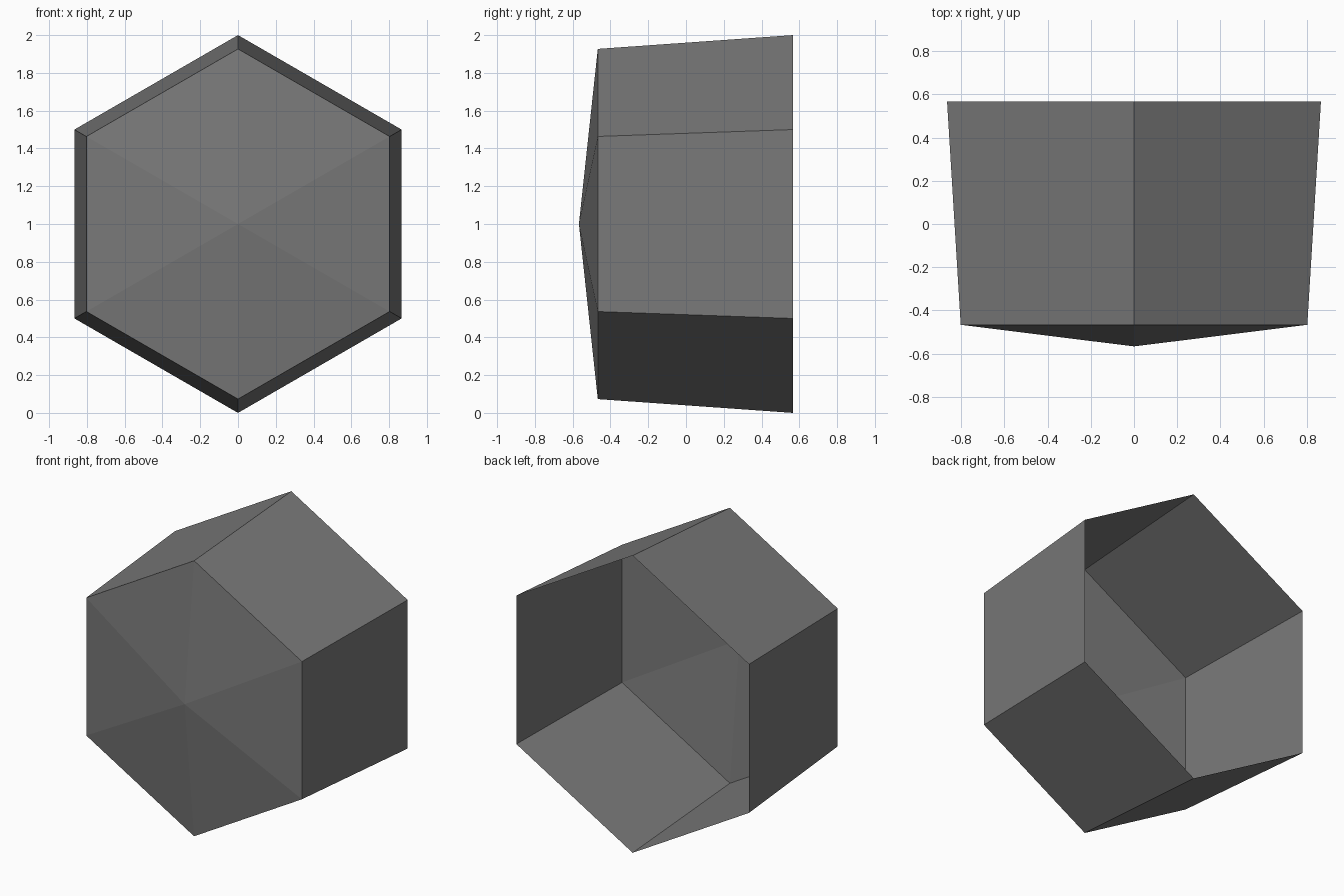
import bpy, bmesh, math

if "Cube" in bpy.data.objects:
    bpy.data.objects.remove(bpy.data.objects["Cube"])

SIDES = 6
RIM_Y, SHOULDER_Y, APEX_Y = 0.567, -0.467, -0.567
RIM_R, SHOULDER_R = 1.0, 0.927

grey = bpy.data.materials.new("mid grey")
grey.diffuse_color = (0.19, 0.19, 0.19, 1)
grey.use_nodes = True
grey.node_tree.nodes["Principled BSDF"].inputs["Base Color"].default_value = grey.diffuse_color


def ring(bm, radius, y):
    """Hexagon in the xz plane with a corner straight up, centred at z = 1."""
    return [bm.verts.new((radius * math.sin(math.tau * i / SIDES), y,
                          1 + radius * math.cos(math.tau * i / SIDES)))
            for i in range(SIDES)]


# Open-backed hexagonal cell: tapered walls and a shallow pointed front cap
bm = bmesh.new()
rim = ring(bm, RIM_R, RIM_Y)
shoulder = ring(bm, SHOULDER_R, SHOULDER_Y)
apex = bm.verts.new((0, APEX_Y, 1))
for i in range(SIDES):
    j = (i + 1) % SIDES
    bm.faces.new((rim[i], rim[j], shoulder[j], shoulder[i]))
    bm.faces.new((shoulder[i], shoulder[j], apex))

# Point every face away from the middle of the cell
bm.normal_update()
for f in bm.faces:
    c = f.calc_center_median()
    c.z -= 1
    if f.normal.dot(c) < 0:
        f.normal_flip()

mesh = bpy.data.meshes.new("hexagonal_cell")
bm.to_mesh(mesh)
bm.free()
mesh.materials.append(grey)
cell = bpy.data.objects.new("hexagonal_cell", mesh)
bpy.context.collection.objects.link(cell)
